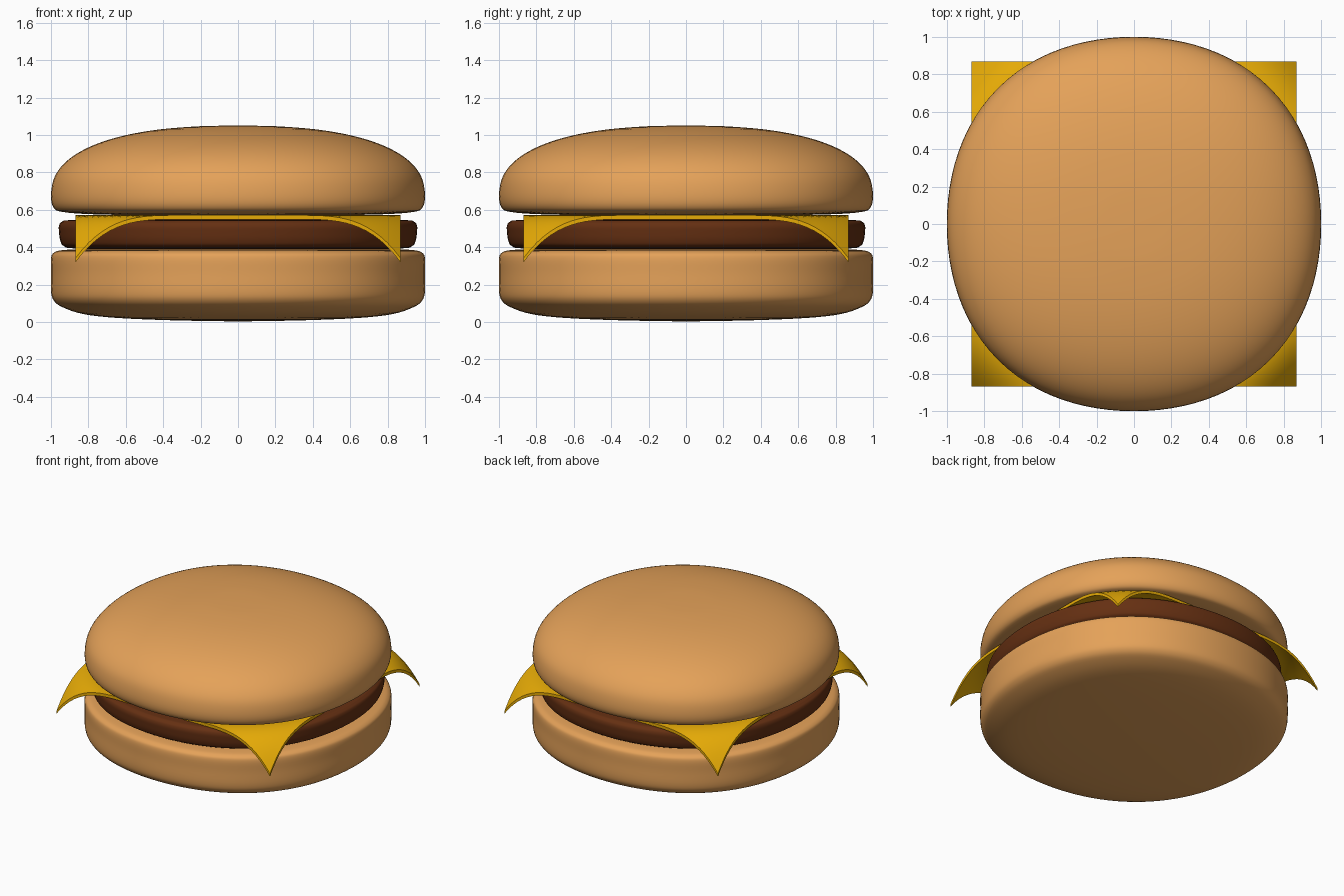
import bpy, bmesh, math
from mathutils import Vector

if "Cube" in bpy.data.objects:
    bpy.data.objects.remove(bpy.data.objects["Cube"])

SEGS = 96


def material(name, rgb):
    m = bpy.data.materials.new(name)
    m.diffuse_color = (*rgb, 1)
    m.use_nodes = True
    m.node_tree.nodes["Principled BSDF"].inputs["Base Color"].default_value = m.diffuse_color
    return m


def finish(bm, name, mat):
    bmesh.ops.recalc_face_normals(bm, faces=bm.faces[:])
    me = bpy.data.meshes.new(name)
    bm.to_mesh(me)
    bm.free()
    for p in me.polygons:
        p.use_smooth = True
    me.materials.append(mat)
    ob = bpy.data.objects.new(name, me)
    bpy.context.collection.objects.link(ob)
    return ob


def smooth_path(pts, steps=4):
    """Catmull-Rom curve through the profile points."""
    p = [Vector(q) for q in pts]
    p = [p[0]] + p + [p[-1]]
    out = []
    for a, b, c, d in zip(p, p[1:], p[2:], p[3:]):
        for i in range(steps):
            t = i / steps
            out.append(0.5 * (2 * b + (c - a) * t + (2 * a - 5 * b + 4 * c - d) * t ** 2
                              + (3 * b - a - 3 * c + d) * t ** 3))
    return out + [p[-1]]


def rounded_disc(name, profile, mat):
    """Turn a radius/height profile into a slightly squarish round body."""
    path = smooth_path(profile)
    bm = bmesh.new()
    bottom = bm.verts.new((0, 0, path[0].y))
    top = bm.verts.new((0, 0, path[-1].y))
    rings = []
    for r, z in path[1:-1]:
        ring = []
        for i in range(SEGS):
            a = 2 * math.pi * i / SEGS
            k = r * (1 + 0.014 * (1 - math.cos(4 * a)))
            ring.append(bm.verts.new((k * math.cos(a), k * math.sin(a), z)))
        rings.append(ring)
    for i in range(SEGS):
        j = (i + 1) % SEGS
        for lo, hi in zip(rings, rings[1:]):
            bm.faces.new((lo[i], lo[j], hi[j], hi[i]))
        bm.faces.new((bottom, rings[0][j], rings[0][i]))
        bm.faces.new((top, rings[-1][i], rings[-1][j]))
    return finish(bm, name, mat)


bread = material("bread", (0.78, 0.36, 0.10))
meat = material("meat", (0.13, 0.029, 0.006))
yellow = material("cheese", (0.80, 0.41, 0.002))

# Bottom bun
rounded_disc("bottom_bun", [
    (0, 0.003), (0.35, 0.009), (0.65, 0.022), (0.83, 0.043), (0.94, 0.08),
    (0.985, 0.115), (1, 0.165), (1, 0.26), (1, 0.34), (0.985, 0.37),
    (0.94, 0.384), (0.8, 0.39), (0.4, 0.392), (0, 0.392)], bread)

# Patty
rounded_disc("patty", [
    (0, 0.388), (0.5, 0.388), (0.86, 0.393), (0.93, 0.405), (0.95, 0.435),
    (0.957, 0.48), (0.957, 0.515), (0.94, 0.537), (0.88, 0.545),
    (0.5, 0.547), (0, 0.547)], meat)

# Top bun: flat underside, full superelliptic dome
dome = [(math.sin(a) ** (2 / 2.4), 0.67 + 0.38 * math.cos(a) ** (2 / 2.4))
        for a in (math.radians(d) for d in (80, 70, 60, 50, 40, 30, 20, 10, 4))]
rounded_disc("top_bun", [
    (0, 0.569), (0.5, 0.571), (0.8, 0.577), (0.94, 0.589), (0.985, 0.61),
    (1, 0.67)] + dome + [(0, 1.05)], bread)

# Cheese slice: square sheet with corners drooping over the patty
bm = bmesh.new()
bmesh.ops.create_grid(bm, x_segments=48, y_segments=48, size=0.87)
for v in bm.verts:
    over = max(0, math.hypot(v.co.x, v.co.y) - 0.93)
    v.co.z = 0.571 - 4.67 * over ** 2.5
ext = bmesh.ops.extrude_face_region(bm, geom=bm.faces[:], use_keep_orig=True)
bmesh.ops.translate(bm, vec=(0, 0, -0.022),
                    verts=[g for g in ext["geom"] if isinstance(g, bmesh.types.BMVert)])
cheese = finish(bm, "cheese_slice", yellow)

# Keep the slice's cut edges crisp
bpy.context.view_layer.objects.active = cheese
cheese.select_set(True)
bpy.ops.object.shade_smooth_by_angle(angle=math.radians(25))
